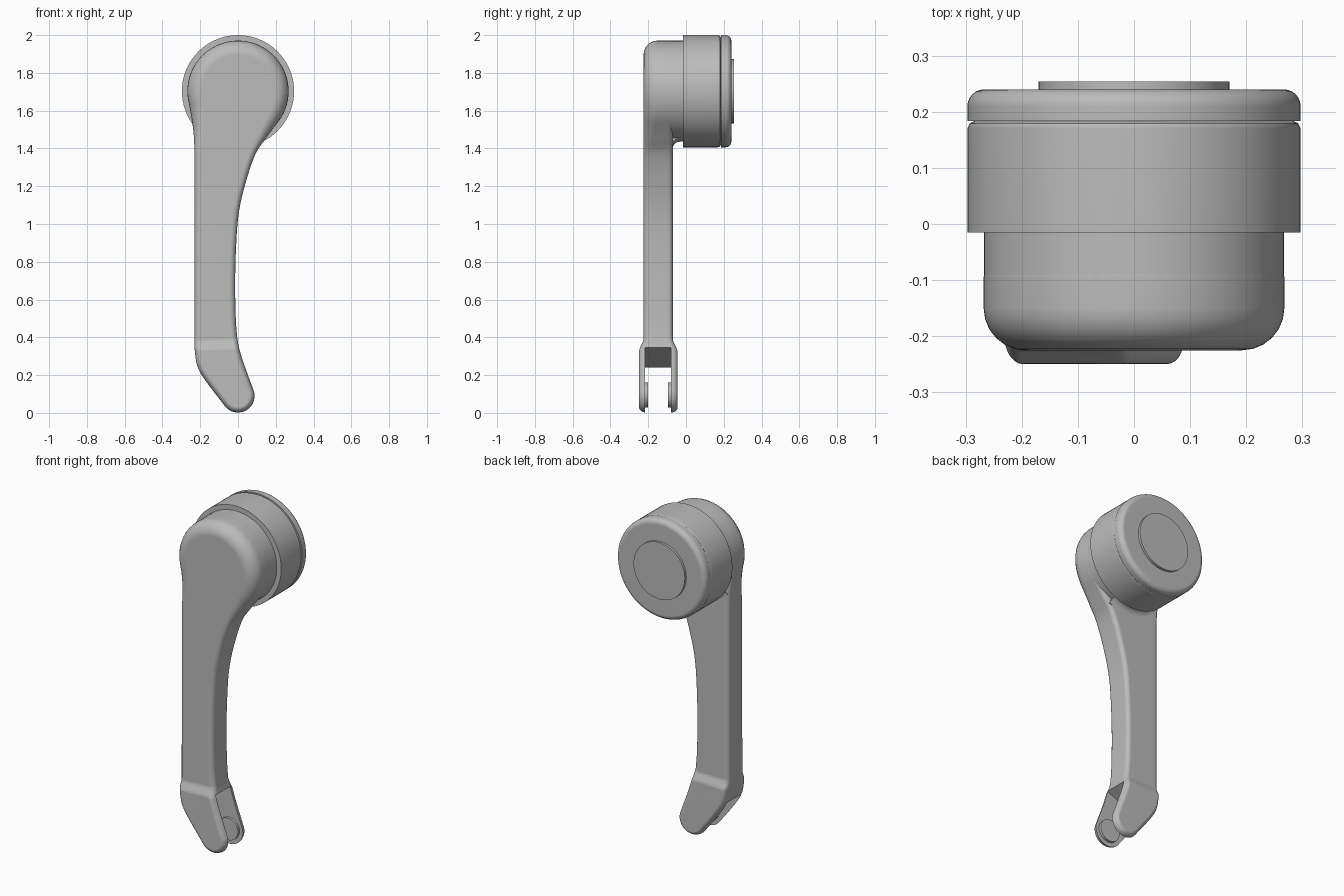
import bpy, bmesh
from math import sin, cos, pi, radians
from mathutils import Vector, Matrix

if "Cube" in bpy.data.objects:
    bpy.data.objects.remove(bpy.data.objects["Cube"])

# Single material
GREY = (0.5, 0.5, 0.5, 1)
grey = bpy.data.materials.new("plain grey")
grey.use_nodes = True
grey.diffuse_color = GREY
grey.node_tree.nodes["Principled BSDF"].inputs["Base Color"].default_value = GREY

HUB_Z, HUB_R = 1.703, 0.297
HEAD_R = 0.268
TIP_Z, TIP_R = 0.09, 0.088
FRONT, BACK = -0.225, -0.07
MID = (FRONT + BACK) / 2


def smoothstep(a, b, v):
    t = min(max((v - a) / (b - a), 0), 1)
    return t * t * (3 - 2 * t)


def finish(name, bm):
    bmesh.ops.remove_doubles(bm, verts=bm.verts, dist=1e-5)
    bmesh.ops.recalc_face_normals(bm, faces=bm.faces)
    mesh = bpy.data.meshes.new(name)
    bm.to_mesh(mesh)
    bm.free()
    mesh.materials.append(grey)
    obj = bpy.data.objects.new(name, mesh)
    bpy.context.collection.objects.link(obj)
    return obj


def shade(obj):
    bpy.ops.object.select_all(action='DESELECT')
    obj.select_set(True)
    bpy.context.view_layer.objects.active = obj
    bpy.ops.object.shade_smooth_by_angle(angle=radians(32))
    mod = obj.modifiers.new("even shading", 'WEIGHTED_NORMAL')
    mod.keep_sharp = True


def lathe(name, profile, cz=HUB_Z, start=0, end=360, sides=72):
    """Turn (radius, y) points about a line along y."""
    bm = bmesh.new()
    full = end - start == 360
    rings = []
    for i in range(sides if full else sides + 1):
        a = radians(start + (end - start) * i / sides)
        rings.append([bm.verts.new((r * cos(a), y, cz + r * sin(a))) for r, y in profile])
    pairs = list(zip(rings, rings[1:]))
    if full:
        pairs.append((rings[-1], rings[0]))
    else:
        bm.faces.new(rings[0])
        bm.faces.new(rings[-1])
    for a, b in pairs:
        for j in range(len(profile) - 1):
            quad = [a[j], a[j + 1], b[j + 1], b[j]]
            if profile[j][0] == 0:
                quad = quad[1:3] + [a[j]]
            elif profile[j + 1][0] == 0:
                quad = [a[j], a[j + 1], b[j]]
            bm.faces.new(quad)
    obj = finish(name, bm)
    shade(obj)
    return obj


def arc(cx, cy, r, a, b, n):
    return [Vector((cx + r * cos(radians(a + (b - a) * i / n)),
                    cy + r * sin(radians(a + (b - a) * i / n)))) for i in range(n + 1)]


def spline(pts, n=6):
    """Smooth curve through the points, without both end points."""
    p = [Vector(q) for q in [pts[0], *pts, pts[-1]]]
    out = []
    for a, b, c, d in zip(p, p[1:], p[2:], p[3:]):
        for i in range(n):
            t = i / n
            out.append(0.5 * (2 * b + (c - a) * t + (2 * a - 5 * b + 4 * c - d) * t ** 2
                              + (3 * b - a - 3 * c + d) * t ** 3))
    return out[1:]


# Arm outline, clockwise from the left of the head
head = arc(0, HUB_Z, HEAD_R, 195, -40, 48)
tip = arc(0, TIP_Z, TIP_R, 15, -140, 20)
curved_side = spline([head[-1], (0.145, 1.45), (0.09, 1.365), (0.038, 1.21), (0.003, 1.05),
                      (-0.011, 0.86), (-0.015, 0.65), (-0.008, 0.44), (0.015, 0.31), tip[0]])
lower_bend = spline([tip[-1], (-0.175, 0.175), (-0.216, 0.25), (-0.23, 0.34)])
upper_bend = spline([(-0.23, 1.38), (-0.235, 1.48), (-0.246, 1.56), head[0]])
outline = (head + curved_side + tip + lower_bend
           + [Vector((-0.23, 0.34)), Vector((-0.23, 1.38))] + upper_bend)
count = len(outline)
normals = []
for i in range(count):
    t = (outline[(i + 1) % count] - outline[i - 1]).normalized()
    normals.append(Vector((-t.y, t.x)))

# Arm: outline lofted with rounded front and back edges
STEPS = 6
bm = bmesh.new()
layers = []
for side in (0, 1):
    for k in range(STEPS + 1):
        a = pi / 2 * (k if side == 0 else STEPS - k) / STEPS
        ring = []
        for p, n in zip(outline, normals):
            front_r = 0.03 + 0.045 * smoothstep(1.35, 1.62, p.y)
            r = front_r if side == 0 else 0.025
            q = p - n * r * (1 - sin(a))
            depth = r * (1 - cos(a))
            ring.append(bm.verts.new((q.x, FRONT + depth if side == 0 else BACK - depth, q.y)))
        layers.append(ring)
for a, b in zip(layers, layers[1:]):
    for i in range(count):
        j = (i + 1) % count
        bm.faces.new((a[i], a[j], b[j], b[i]))
bm.faces.new(layers[0])
bm.faces.new(layers[-1])
# Widen the fork end
for z in (0.39, 0.375, 0.36, 0.345, 0.33):
    bmesh.ops.bisect_plane(bm, geom=bm.verts[:] + bm.edges[:] + bm.faces[:],
                           plane_co=(0, 0, z), plane_no=(0, 0, 1))
for v in bm.verts:
    v.co.y = MID + (v.co.y - MID) * (1 + 0.32 * (1 - smoothstep(0.32, 0.395, v.co.z)))
arm = finish("arm", bm)

# Slot between the fork tines, its end square to the bent tip
bm = bmesh.new()
bmesh.ops.create_cube(bm, size=1, matrix=Matrix.Diagonal((1, 0.137, 0.6, 1)))
bmesh.ops.translate(bm, verts=bm.verts, vec=(0, 0, -0.3))
cutter = finish("slot_cutter", bm)
cutter.matrix_world = Matrix.Translation((-0.1, -0.1485, 0.295)) @ Matrix.Rotation(radians(-26), 4, 'Y')
cutter.hide_render = True
cut = arm.modifiers.new("slot", 'BOOLEAN')
cut.object = cutter
cut.operation = 'DIFFERENCE'
cut.solver = 'EXACT'
bpy.context.view_layer.update()
bpy.context.view_layer.objects.active = arm
bpy.ops.object.modifier_apply(modifier=cut.name)
bpy.data.objects.remove(cutter)
shade(arm)

# Round pads on the inner faces of the tines
for name, y0, y1 in (("front_pad", -0.22, -0.202), ("back_pad", -0.077, -0.095)):
    lathe(name, [(0, y0), (0.066, y0), (0.066, y1), (0, y1)], cz=0.095, sides=40)

# Neck of the head, reaching back to the hub, with a fillet onto the arm
lathe("head_neck", [(HEAD_R - 0.0005, -0.14), (HEAD_R - 0.0005, -0.01)])
fillet = [(HEAD_R + 0.035 * (1 - sin(a)), -0.07 + 0.035 * (1 - cos(a)))
          for a in (pi / 2 * k / 5 for k in range(6))]
lathe("neck_fillet", [(0.25, -0.08), (HEAD_R + 0.035, -0.08)] + fillet + [(0.25, -0.035)],
      start=-138, end=-68, sides=16)

# Hub drum, rear cap with a rounded rim, and the raised centre disc
lathe("hub_drum", [(0, -0.015), (HUB_R, -0.015), (HUB_R, 0.17), (0.293, 0.179),
                   (0.284, 0.184), (0, 0.184)])
rim = [(p.x, p.y) for p in arc(HUB_R - 0.03, 0.21, 0.03, 0, 90, 6)]
lathe("rear_cap", [(0, 0.184), (HUB_R, 0.184)] + rim + [(0, 0.24)])
lathe("centre_disc", [(0, 0.235), (0.17, 0.235), (0.17, 0.254), (0, 0.254)])
